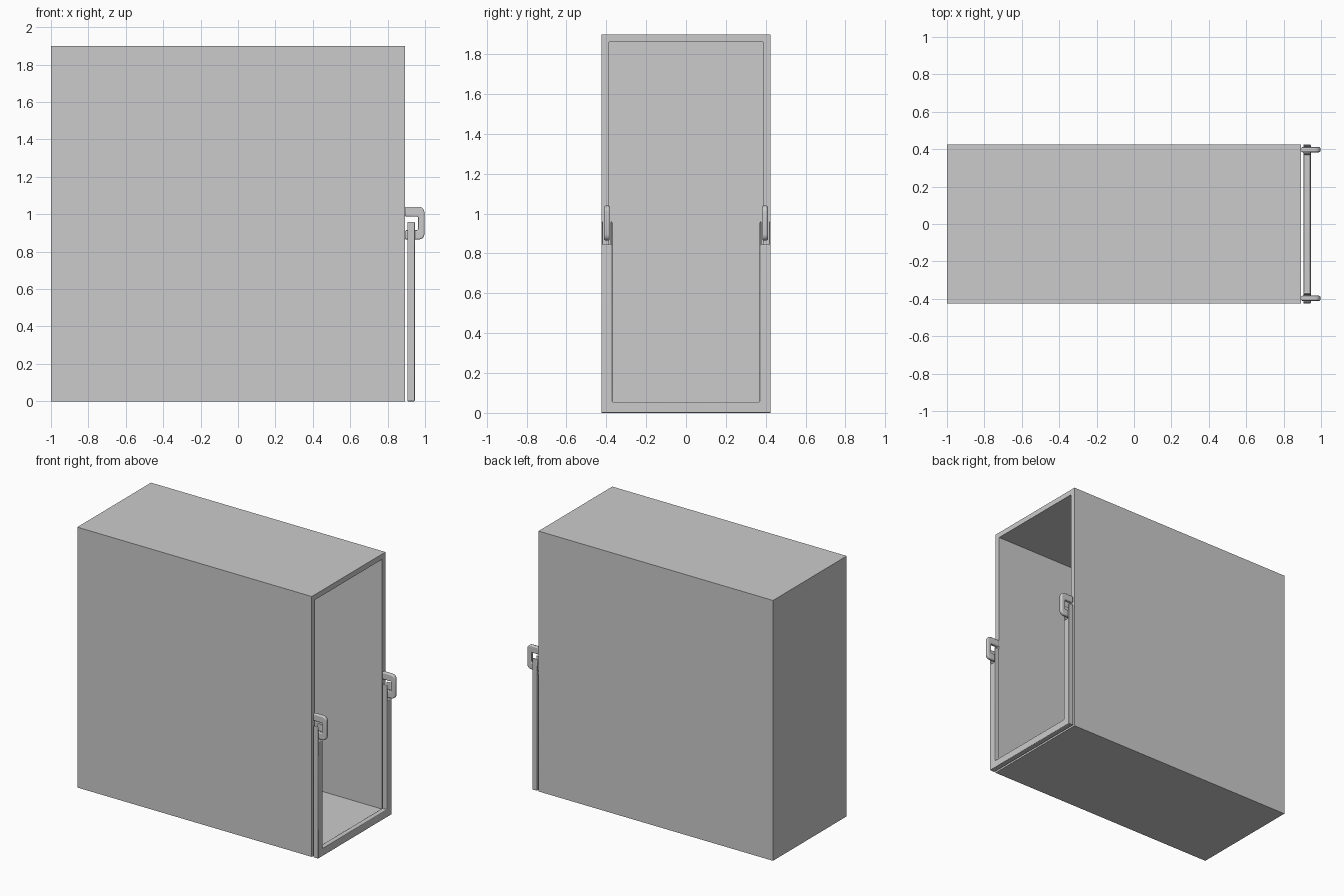
import bpy, bmesh
from mathutils import Vector

cube = bpy.data.objects.get("Cube")
if cube:
    bpy.data.objects.remove(cube, do_unlink=True)

grey = bpy.data.materials.new("plain grey")
grey.use_nodes = True
colour = (0.6, 0.6, 0.6, 1)
grey.diffuse_color = colour
grey.node_tree.nodes["Principled BSDF"].inputs["Base Color"].default_value = colour


def prism(name, outline, depth, bevel=0.0, corners=(), radius=0.03):
    """Extrude an outline by a vector, with chosen corners rounded first."""
    bm = bmesh.new()
    verts = [bm.verts.new(p) for p in outline]
    bm.faces.new(verts)
    if corners:
        bmesh.ops.bevel(bm, geom=[verts[i] for i in corners], offset=radius,
                        segments=4, profile=0.5, affect='VERTICES')
    moved = bmesh.ops.extrude_face_region(bm, geom=bm.faces[:])["geom"]
    bmesh.ops.translate(bm, vec=Vector(depth),
                        verts=[g for g in moved if isinstance(g, bmesh.types.BMVert)])
    bmesh.ops.recalc_face_normals(bm, faces=bm.faces[:])
    mesh = bpy.data.meshes.new(name)
    bm.to_mesh(mesh)
    bm.free()
    mesh.materials.append(grey)
    obj = bpy.data.objects.new(name, mesh)
    bpy.context.collection.objects.link(obj)
    if bevel:
        mod = obj.modifiers.new("soft edges", 'BEVEL')
        mod.width = bevel
        mod.segments = 3
        mod.limit_method = 'ANGLE'
        mod.angle_limit = 0.7
        bpy.context.view_layer.objects.active = obj
        bpy.ops.object.select_all(action='DESELECT')
        obj.select_set(True)
        bpy.ops.object.shade_smooth_by_angle()
    return obj


def rect_yz(x, y0, y1, z0, z1):
    return [(x, y0, z0), (x, y1, z0), (x, y1, z1), (x, y0, z1)]


HALF, WALL, BACK, MOUTH, TOP = 0.425, 0.055, -1.0, 0.893, 1.9

# Cabinet: a closed box with its right end hollowed out
box = prism("cabinet", rect_yz(BACK, -HALF, HALF, 0, TOP), (MOUTH - BACK, 0, 0))
bm = bmesh.new()
bm.from_mesh(box.data)
end = max(bm.faces, key=lambda f: f.calc_center_median().x)
bmesh.ops.inset_region(bm, faces=[end], thickness=WALL)
floor = bmesh.ops.extrude_face_region(bm, geom=[end])["geom"]
bmesh.ops.delete(bm, geom=[end], context='FACES_ONLY')
bmesh.ops.translate(bm, vec=(BACK + WALL - MOUTH, 0, 0),
                    verts=[g for g in floor if isinstance(g, bmesh.types.BMVert)])
bmesh.ops.recalc_face_normals(bm, faces=bm.faces[:])
bm.to_mesh(box.data)
bm.free()

# U-shaped retaining frame, with a forked end on each leg
TIP, SLOT, INNER = 0.96, 0.845, HALF - WALL
leg = [(HALF, 0), (HALF, TIP), (0.416, TIP), (0.416, SLOT),
       (0.379, SLOT), (0.379, TIP), (INNER, TIP), (INNER, WALL)]
outline = leg + [(-y, z) for y, z in reversed(leg)]
prism("retaining_frame", [(0.905, y, z) for y, z in outline], (0.04, 0, 0), 0.006)

# Hook loops that pass through the forks
for side, name in ((-1, "right_hook"), (1, "left_hook")):
    path = [(MOUTH, 1.04), (0.997, 1.04), (0.997, 0.865), (MOUTH, 0.865),
            (MOUTH, 0.915), (0.963, 0.915), (0.963, 0.988), (MOUTH, 0.988)]
    prism(name, [(x, side * 0.397 - 0.0135, z) for x, z in path],
          (0, 0.027, 0), 0.007, corners=(1, 2))
